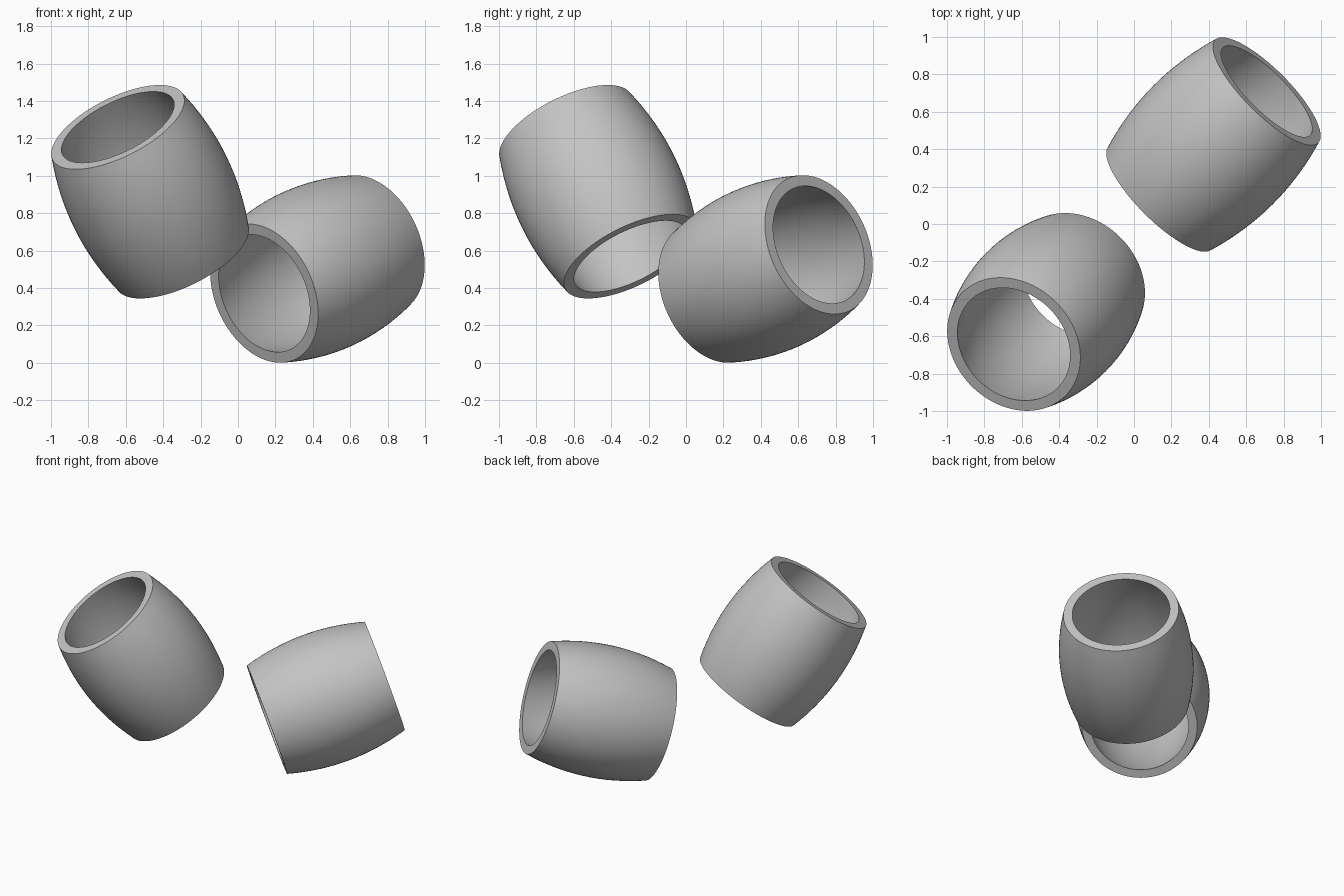
import bpy
import bmesh
import math
from mathutils import Vector

if "Cube" in bpy.data.objects:
    bpy.data.objects.remove(bpy.data.objects["Cube"], do_unlink=True)

SEGMENTS = 96
STEPS = 16
HALF_LENGTH = 0.423
OUTER_RADIUS = 0.39
INNER_RADIUS = 0.33
BULGE = 0.06

grey = bpy.data.materials.new("grey")
grey.use_nodes = True
colour = (0.55, 0.55, 0.55, 1.0)
grey.diffuse_color = colour
grey.node_tree.nodes["Principled BSDF"].inputs["Base Color"].default_value = colour


def barrel_profile(rim_radius):
    """Radius and height pairs from the lower rim to the upper rim."""
    points = []
    for i in range(STEPS + 1):
        t = 2 * i / STEPS - 1
        points.append((rim_radius + BULGE * (1 - t * t), t * HALF_LENGTH))
    return points


def make_tube(name, centre, axis):
    # Closed wall section: up the outside, down the inside
    section = barrel_profile(OUTER_RADIUS) + barrel_profile(INNER_RADIUS)[::-1]
    bm = bmesh.new()
    rings = []
    for i in range(SEGMENTS):
        a = math.tau * i / SEGMENTS
        rings.append([bm.verts.new((r * math.cos(a), r * math.sin(a), z))
                      for r, z in section])
    count = len(section)
    for i in range(SEGMENTS):
        here, after = rings[i], rings[(i + 1) % SEGMENTS]
        for j in range(count):
            k = (j + 1) % count
            bm.faces.new((here[j], after[j], after[k], here[k]))
    bmesh.ops.recalc_face_normals(bm, faces=bm.faces)
    mesh = bpy.data.meshes.new(name)
    bm.to_mesh(mesh)
    bm.free()
    mesh.materials.append(grey)

    tube = bpy.data.objects.new(name, mesh)
    bpy.context.collection.objects.link(tube)
    tube.location = centre
    tube.rotation_euler = Vector(axis).to_track_quat("Z", "Y").to_euler()

    # Smooth walls with crisp rims
    bpy.ops.object.select_all(action="DESELECT")
    tube.select_set(True)
    bpy.context.view_layer.objects.active = tube
    bpy.ops.object.shade_smooth_by_angle(angle=math.radians(35))


# Upright leaning tube and the tube lying nearly flat
make_tube("upper_barrel_tube", (-0.47, -0.47, 0.915), (-1, -1, 2))
make_tube("lower_barrel_tube", (0.425, 0.425, 0.502), (0.672, 0.672, 0.307))
